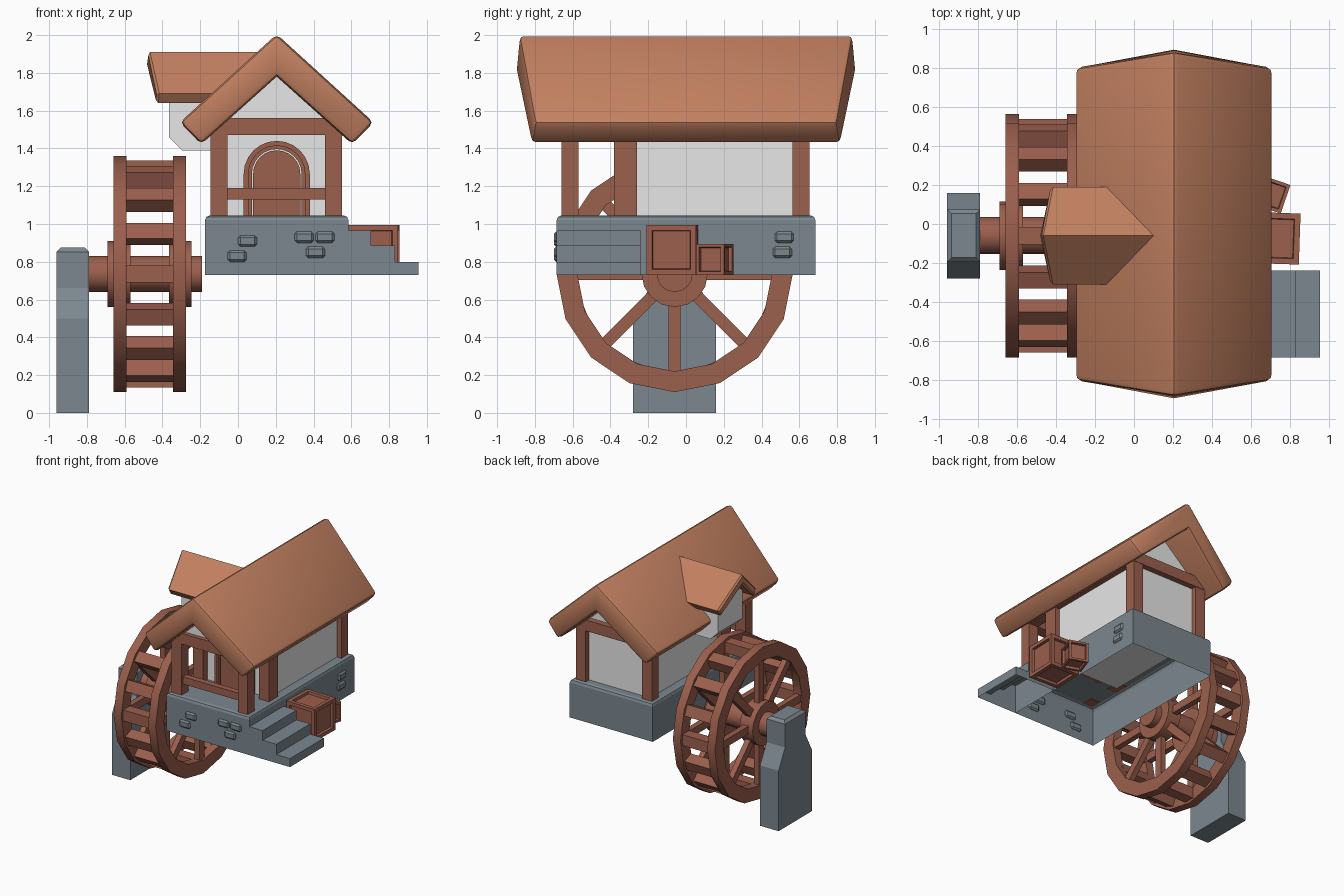
import bpy, bmesh, math
from mathutils import Matrix, Vector

cube = bpy.data.objects.get("Cube")
if cube:
    bpy.data.objects.remove(cube, do_unlink=True)


def material(name, rgb):
    m = bpy.data.materials.new(name)
    m.use_nodes = True
    m.diffuse_color = (*rgb, 1)
    m.node_tree.nodes["Principled BSDF"].inputs["Base Color"].default_value = (*rgb, 1)
    return m


WOOD = material("red_brown_wood", (0.33, 0.115, 0.075))
STONE = material("blue_grey_stone", (0.2, 0.245, 0.275))
ROOF = material("terracotta_roof", (0.55, 0.22, 0.12))
PLASTER = material("white_plaster", (0.8, 0.8, 0.8))


def finish(name, bm, mat, smooth=0):
    """Turn a bmesh into an object; edges flatter than `smooth` degrees are smoothed."""
    bmesh.ops.recalc_face_normals(bm, faces=bm.faces)
    if smooth:
        for f in bm.faces:
            f.smooth = True
        for e in bm.edges:
            e.smooth = e.calc_face_angle(0) < math.radians(smooth)
    mesh = bpy.data.meshes.new(name)
    bm.to_mesh(mesh)
    bm.free()
    mesh.materials.append(mat)
    ob = bpy.data.objects.new(name, mesh)
    bpy.context.scene.collection.objects.link(ob)
    return ob


def bevel(bm, width, limit=40, segments=2, keep=lambda e: True):
    bmesh.ops.recalc_face_normals(bm, faces=bm.faces)
    edges = [e for e in bm.edges
             if e.calc_face_angle(0) > math.radians(limit) and keep(e)]
    bmesh.ops.bevel(bm, geom=edges, offset=width, segments=segments,
                    profile=0.5, affect='EDGES')


def prism_bm(pts, axis, lo, hi):
    """Extrude a 2D outline along x or y; the second coordinate is always z."""
    bm = bmesh.new()
    place = (lambda t, p: (t, p[0], p[1])) if axis == 'x' else (lambda t, p: (p[0], t, p[1]))
    a = [bm.verts.new(place(lo, p)) for p in pts]
    b = [bm.verts.new(place(hi, p)) for p in pts]
    bm.faces.new(a)
    bm.faces.new(b[::-1])
    for i in range(len(pts)):
        j = (i + 1) % len(pts)
        bm.faces.new((a[i], b[i], b[j], a[j]))
    return bm


def prism(name, pts, axis, lo, hi, mat):
    return finish(name, prism_bm(pts, axis, lo, hi), mat)


def box_bm(x, y, z):
    return prism_bm([(x[0], z[0]), (x[1], z[0]), (x[1], z[1]), (x[0], z[1])], 'y', *y)


def box(name, x, y, z, mat, round_=0):
    bm = box_bm(x, y, z)
    if round_:
        bevel(bm, round_, segments=1)
    return finish(name, bm, mat)


def remove_bottom(bm, z):
    low = [f for f in bm.faces if all(v.co.z < z + 0.001 for v in f.verts)]
    bmesh.ops.delete(bm, geom=low, context='FACES')


# Stone base and steps, open underneath
MID = 0.205
bm = box_bm((-0.175, 0.585), (-0.685, 0.685), (0.73, 1.045))
bevel(bm, 0.025, keep=lambda e: all(v.co.z > 1 for v in e.verts))
remove_bottom(bm, 0.73)
finish("stone_base", bm, STONE)

steps = [(0.585, 0.73), (0.955, 0.73), (0.955, 0.8), (0.83, 0.8), (0.83, 0.885),
         (0.705, 0.885), (0.705, 0.965), (0.585, 0.965)]
bm = prism_bm(steps, 'y', -0.685, -0.24)
remove_bottom(bm, 0.73)
finish("stone_steps", bm, STONE)

# Raised bricks on the front and left walls
for x, z in ((0.05, 0.91), (-0.005, 0.83), (0.35, 0.93), (0.46, 0.93), (0.41, 0.85)):
    box("front_brick", (x - 0.05, x + 0.05), (-0.7, -0.67), (z - 0.03, z + 0.03), STONE, 0.012)
for y, z in ((0.52, 0.93), (0.51, 0.85)):
    box("side_brick", (0.57, 0.6), (y - 0.05, y + 0.05), (z - 0.03, z + 0.03), STONE, 0.012)

# Plaster room and porch gable
room = [(-0.1, 1.04), (0.51, 1.04), (0.51, 1.52), (MID, 1.8), (-0.1, 1.52)]
prism("room_walls", room, 'y', -0.32, 0.61, PLASTER)
prism("porch_gable", [(-0.1, 1.5), (0.51, 1.5), (0.51, 1.52), (MID, 1.8), (-0.1, 1.52)],
      'y', -0.63, -0.6, PLASTER)

# Timber frame
for x in (-0.1, 0.505):
    for y, half in ((-0.615, 0.045), (-0.32, 0.06), (0.61, 0.045)):
        box("post", (x - 0.045, x + 0.045), (y - half, y + half), (1.04, 1.55), WOOD)
    box("side_beam", (x - 0.04, x + 0.04), (-0.64, 0.63), (1.47, 1.55), WOOD)
for y in (-0.615, 0.61):
    box("end_beam", (-0.145, 0.55), (y - 0.048, y + 0.048), (1.47, 1.56), WOOD)
box("porch_rail", (-0.06, 0.47), (-0.64, -0.59), (1.13, 1.19), WOOD)


# Arched door
def arch(r, spring=1.265, n=12):
    arc = [(MID + r * math.cos(math.pi * i / n), spring + r * math.sin(math.pi * i / n))
           for i in range(n + 1)]
    return [(MID + r, 1.04)] + arc + [(MID - r, 1.04)]


prism("door_frame_outer", arch(0.175) + arch(0.15)[::-1], 'y', -0.35, -0.31, WOOD)
prism("door_frame_inner", arch(0.152) + arch(0.132)[::-1], 'y', -0.365, -0.31, WOOD)
prism("door_panel", arch(0.125), 'y', -0.345, -0.31, WOOD)

# Main roof, with gable ends leaning outwards towards the ridge
tent = [(MID, 2.005), (0.718, 1.538), (0.605, 1.422), (MID, 1.78), (-0.195, 1.422), (-0.308, 1.538)]
bm = prism_bm(tent, 'y', -1, 1)
for v in bm.verts:
    v.co.y *= 0.888 - 0.17 * abs(v.co.x - MID)
bevel(bm, 0.028, 50, keep=lambda e: not all(abs(v.co.x - MID) < 0.01 and v.co.z < 1.9
                                            for v in e.verts))
finish("main_roof", bm, ROOF, 40)

# Dormer
AX = -0.06
small = [(AX, 1.91), (AX + 0.25, 1.69), (AX + 0.215, 1.64), (AX, 1.83),
         (AX - 0.215, 1.64), (AX - 0.25, 1.69)]
bm = prism_bm(small, 'x', -1, 1)
for v in bm.verts:
    d = abs(v.co.y - AX)
    v.co.x = -0.478 + 0.2 * d if v.co.x < 0 else 0.11 - 0.8 * d
bevel(bm, 0.012, 60, 1, keep=lambda e: all(v.co.x < -0.3 for v in e.verts))
finish("dormer_roof", bm, ROOF, 25)
prism("dormer_body", [(-0.365, 1.72), (-0.365, 1.46), (-0.295, 1.39), (-0.08, 1.39), (-0.08, 1.72)],
      'y', AX - 0.16, AX + 0.16, PLASTER)
prism("dormer_gable", [(AX - 0.16, 1.7), (AX + 0.16, 1.7), (AX, 1.86)],
      'x', -0.365, -0.1, PLASTER)

# Water wheel
HUB = Vector((0, AX, 0.735))
SIDES = 16


def disc(name, r, lo, hi):
    pts = [(HUB.y + r * math.sin(math.tau * i / SIDES), HUB.z + r * math.cos(math.tau * i / SIDES))
           for i in range(SIDES)]
    finish(name, prism_bm(pts, 'x', lo, hi), WOOD, 30)


def turned_box(name, x, half, r, angle):
    """Box reaching from radius r[0] to r[1], turned about the wheel axle."""
    bm = box_bm(x, (-half, half), r)
    bm.transform(Matrix.Translation(HUB) @ Matrix.Rotation(angle, 4, 'X'))
    finish(name, bm, WOOD)


def rim(lo, hi, r_in, r_out):
    bm = bmesh.new()
    vs = [bm.verts.new((x, HUB.y, HUB.z + r))
          for x, r in ((lo, r_in), (hi, r_in), (hi, r_out), (lo, r_out))]
    es = [bm.edges.new((vs[i], vs[(i + 1) % 4])) for i in range(4)]
    bmesh.ops.spin(bm, geom=vs + es, cent=HUB, axis=(1, 0, 0), angle=math.tau, steps=SIDES)
    bmesh.ops.remove_doubles(bm, verts=bm.verts, dist=0.001)
    finish("wheel_rim", bm, WOOD, 30)


for lo, hi, hub_lo, hub_hi in ((-0.66, -0.59, -0.69, -0.57), (-0.345, -0.275, -0.365, -0.245)):
    rim(lo, hi, 0.515, 0.625)
    disc("wheel_hub", 0.175, hub_lo, hub_hi)
    for i in range(8):
        turned_box("spoke", (lo + 0.012, hi - 0.012), 0.032, (0.1, 0.54), i * math.tau / 8)
for i in range(SIDES):
    turned_box("paddle", (-0.6, -0.335), 0.045, (0.51, 0.6), i * math.tau / SIDES)
disc("axle", 0.095, -0.82, -0.19)

# Stone stand for the axle
half = [(0.22, 0), (0.22, 0.5), (0.135, 0.66), (0.135, 0.875)]
outline = [(AX + y, z) for y, z in half] + [(AX - y, z) for y, z in half[::-1]]
bm = prism_bm(outline, 'x', -0.96, -0.79)
bevel(bm, 0.022, segments=1, keep=lambda e: all(v.co.z > 0.85 for v in e.verts))
finish("axle_stand", bm, STONE)


# Crates with recessed panels
def crate(name, centre, size, height, turn):
    s = size / 2
    bm = box_bm((-s, s), (-s, s), (0, height))
    bmesh.ops.recalc_face_normals(bm, faces=bm.faces)
    sides = list(bm.faces)
    bmesh.ops.inset_individual(bm, faces=sides, thickness=size * 0.16)
    bmesh.ops.inset_individual(bm, faces=sides, thickness=0.005, depth=-0.02)
    bm.transform(Matrix.Translation((*centre, 0.73)) @ Matrix.Rotation(math.radians(turn), 4, 'Z'))
    finish(name, bm, WOOD)


crate("large_crate", (0.72, -0.073), 0.262, 0.265, -2)
crate("small_crate", (0.705, 0.152), 0.155, 0.165, -19)
